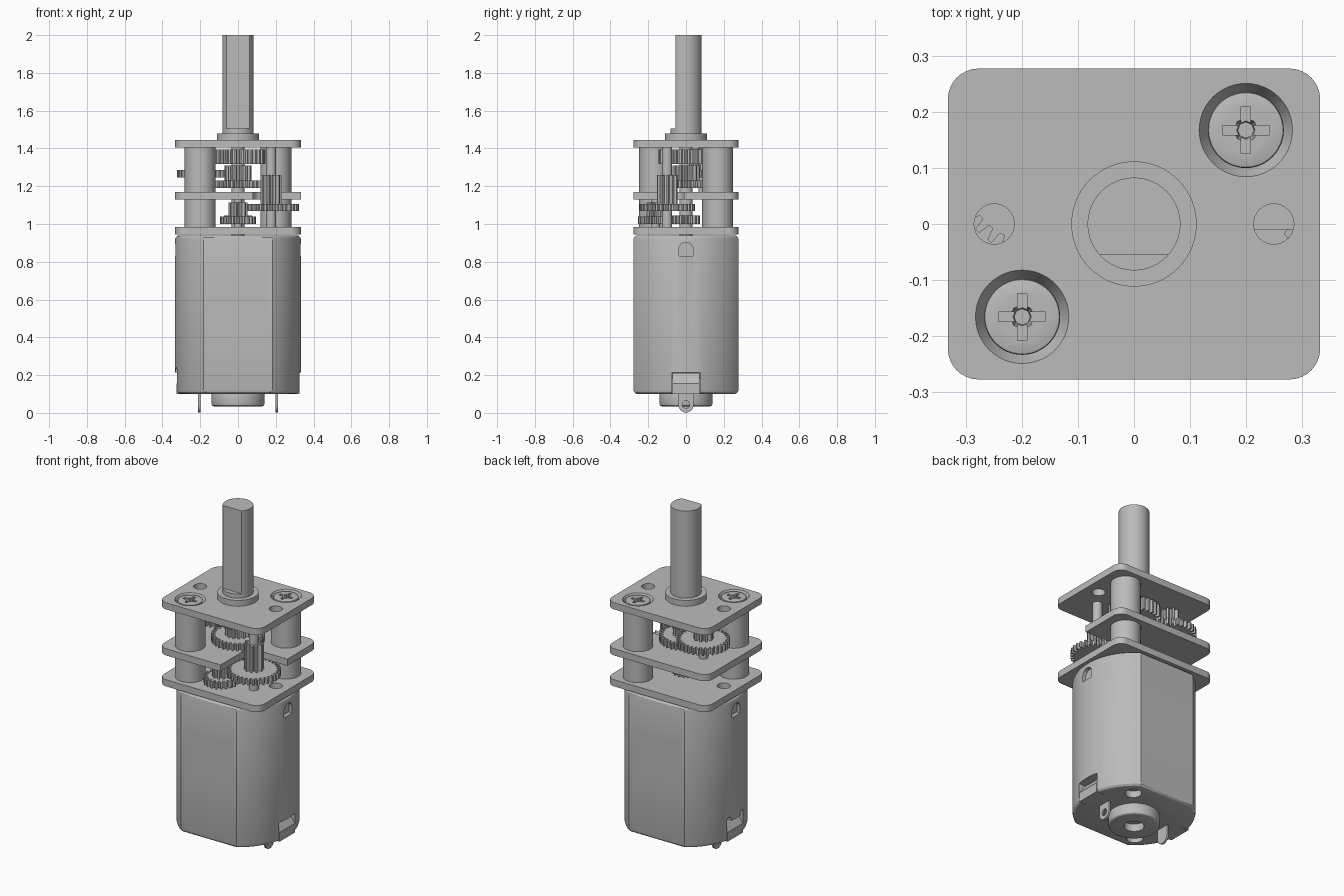
import bpy, bmesh, math
from mathutils import Matrix, Vector

cube = bpy.data.objects.get("Cube")
if cube:
    bpy.data.objects.remove(cube, do_unlink=True)

metal = bpy.data.materials.new("grey_metal")
metal.use_nodes = True
GREY = (0.5, 0.5, 0.5, 1)
metal.diffuse_color = GREY
metal.node_tree.nodes["Principled BSDF"].inputs["Base Color"].default_value = GREY


def activate(ob):
    bpy.ops.object.select_all(action="DESELECT")
    ob.select_set(True)
    bpy.context.view_layer.objects.active = ob


def finish(name, bm):
    bmesh.ops.recalc_face_normals(bm, faces=bm.faces)
    me = bpy.data.meshes.new(name)
    bm.to_mesh(me)
    bm.free()
    me.materials.append(metal)
    ob = bpy.data.objects.new(name, me)
    bpy.context.collection.objects.link(ob)
    return ob


def prism(name, outline, z0, z1, matrix=Matrix()):
    bm = bmesh.new()
    face = bm.faces.new([bm.verts.new((x, y, z0)) for x, y in outline])
    grown = bmesh.ops.extrude_face_region(bm, geom=[face])["geom"]
    moved = [v for v in grown if isinstance(v, bmesh.types.BMVert)]
    bmesh.ops.translate(bm, verts=moved, vec=(0, 0, z1 - z0))
    bm.transform(matrix)
    return finish(name, bm)


def rod(name, x, y, z0, z1, r, r_top=None, n=48):
    bm = bmesh.new()
    bmesh.ops.create_cone(bm, cap_ends=True, segments=n, radius1=r,
                          radius2=r if r_top is None else r_top, depth=z1 - z0,
                          matrix=Matrix.Translation((x, y, (z0 + z1) / 2)))
    return finish(name, bm)


def box(name, center, size):
    bm = bmesh.new()
    bmesh.ops.create_cube(bm, size=1, matrix=Matrix.Translation(center) @ Matrix.Diagonal((*size, 1)))
    return finish(name, bm)


def cut(ob, *cutters):
    for c in cutters:
        mod = ob.modifiers.new("cut", "BOOLEAN")
        mod.operation, mod.solver, mod.object = "DIFFERENCE", "EXACT", c
        activate(ob)
        bpy.ops.object.modifier_apply(modifier=mod.name)
        bpy.data.objects.remove(c, do_unlink=True)


def bevel(ob, width, segments=3, angle=60):
    mod = ob.modifiers.new("bevel", "BEVEL")
    mod.width, mod.segments = width, segments
    mod.limit_method, mod.angle_limit = "ANGLE", math.radians(angle)
    activate(ob)
    bpy.ops.object.modifier_apply(modifier=mod.name)


def arc(cx, cy, r, a0, a1, n=8):
    angles = [math.radians(a0 + (a1 - a0) * i / n) for i in range(n + 1)]
    return [(cx + r * math.cos(a), cy + r * math.sin(a)) for a in angles]


def slot(half_width, low, high):
    """Upright slot outline with round ends."""
    return (arc(0, high - half_width, half_width, 0, 180)
            + arc(0, low + half_width, half_width, 180, 360))


def gear(name, x, y, z0, z1, r, teeth, depth=0.022):
    pts = []
    for i in range(teeth):
        for step, rad in ((-.32, r - depth), (-.17, r), (.17, r), (.32, r - depth)):
            a = 2 * math.pi * (i + step) / teeth
            pts.append((x + rad * math.cos(a), y + rad * math.sin(a)))
    return prism(name, pts, z0, z1)


W, D = 0.333, 0.278            # half width and half depth
UP_X = Matrix(((0, 0, 1, 0), (1, 0, 0, 0), (0, 1, 0, 0), (0, 0, 0, 1)))   # outline in yz
UP_Y = Matrix(((1, 0, 0, 0), (0, 0, 1, 0), (0, 1, 0, 0), (0, 0, 0, 1)))   # outline in xz

# Motor can: round sides with flat front and back
a = math.degrees(math.asin(D / W))
can = prism("motor_can", arc(0, 0, W, -a, a, 32) + arc(0, 0, W, 180 - a, 180 + a, 32), 0.1, 0.94)
bevel(can, 0.022)
for s in (-1, 1):
    # Long grooves in the flat faces
    for x in (-0.14, 0.14):
        cut(can, prism("groove", slot(0.016, 0.46, 0.71), s * D - 0.012, s * D + 0.012,
                       Matrix.Translation((x, 0, 0)) @ UP_Y))
    # Arched dimple near the top of each round side
    arch = arc(0, 0.865, 0.038, 0, 180, 12) + [(-0.038, 0.83), (0.038, 0.83)]
    cut(can, prism("dimple", arch, s * 0.31, s * 0.36, UP_X))
    # Clip notch with two ears at the bottom
    cut(can, box("notch", (s * 0.32, 0, 0.15), (0.09, 0.15, 0.13)))
    for y in (-0.059, 0.059):
        cut(can, prism("ear", slot(0.018, 0.12, 0.242), s * 0.28, s * 0.37,
                       Matrix.Translation((0, y, 0)) @ UP_X))
    # Round vent through the base
    cut(can, rod("vent", s * 0.16, s * 0.185, 0.05, 0.14, 0.045, n=32))

# Rear bearing housing
rear = rod("rear_bearing", 0, 0, 0.035, 0.11, 0.14)
bevel(rear, 0.012)
cut(rear, rod("bore", 0, 0, 0, 0.08, 0.055, n=32))

# Clip wedges and solder terminals on both sides
for s, side in ((1, "left"), (-1, "right")):
    wedge = [(s * 0.27, 0.1), (s * 0.325, 0.1), (s * 0.325, 0.155), (s * 0.285, 0.21), (s * 0.27, 0.21)]
    prism(side + "_clip", wedge, -0.072, 0.072, UP_Y)
    tab = arc(0, 0.042, 0.04, 180, 360, 16) + [(0.04, 0.12), (-0.04, 0.12)]
    terminal = prism(side + "_terminal", tab, s * 0.205 - 0.006, s * 0.205 + 0.006, UP_X)
    cut(terminal, prism("eyelet", arc(0, 0.045, 0.02, 0, 345, 23), s * 0.18, s * 0.23, UP_X))

# Gearbox plates
R = 0.055
rounded = [p for sx, sy, start in ((1, 1, 0), (-1, 1, 90), (-1, -1, 180), (1, -1, 270))
           for p in arc(sx * (W - R), sy * (D - R), R, start, start + 90)]
bottom = prism("bottom_plate", rounded, 0.945, 0.985)
middle = prism("middle_plate", rounded, 1.13, 1.17)
top = prism("top_plate", rounded, 1.405, 1.445)
for plate, z in ((bottom, 0.965), (top, 1.425)):
    for x in (-0.25, 0.25):
        cut(plate, rod("hole", x, 0, z - 0.05, z + 0.05, 0.036, n=32))
# Middle plate is open at one front corner for the tall pinion
opening = arc(0.13, -0.06, 0.05, 90, 180) + [(0.08, -0.4), (0.5, -0.4), (0.5, -0.01)]
cut(middle, prism("opening", opening, 1.1, 1.2))

# Pillars and cross-head screws
for x, y, side in ((0.2, 0.168, "back"), (-0.2, -0.166, "front")):
    rod(side + "_lower_pillar", x, y, 0.985, 1.13, 0.082)
    rod(side + "_upper_pillar", x, y, 1.17, 1.405, 0.082)
    cut(top, rod("countersink", x, y, 1.412, 1.446, 0.067, 0.084))
    screw = rod(side + "_screw", x, y, 1.406, 1.442, 0.068)
    bevel(screw, 0.005, 2)
    cut(screw, box("recess", (x, y, 1.44), (0.084, 0.017, 0.04)),
        box("recess", (x, y, 1.44), (0.017, 0.084, 0.04)),
        rod("recess", x, y, 1.41, 1.46, 0.014, 0.026, n=8))

# Gear train, from the motor pinion up to the output gear
idler, tall, high = (0, -0.16), (0.175, -0.1), (-0.178, 0.09)
gear("motor_pinion", 0, 0, 1.0, 1.045, 0.075, 16)
gear("first_gear", *idler, 1.0, 1.04, 0.095, 20)
gear("first_pinion", *idler, 1.04, 1.115, 0.05, 10)
gear("second_gear", *tall, 1.07, 1.105, 0.147, 32)
gear("tall_pinion", *tall, 1.105, 1.26, 0.055, 10)
gear("third_gear", 0, 0, 1.19, 1.23, 0.145, 32)
gear("third_pinion", 0, 0, 1.23, 1.31, 0.072, 14)
gear("fourth_gear", *high, 1.245, 1.285, 0.145, 32)
gear("fourth_pinion", *high, 1.285, 1.4, 0.055, 10)
gear("output_gear", 0, 0, 1.318, 1.395, 0.145, 30)

# Axles
rod("centre_axle", 0, 0, 0.94, 1.405, 0.035, n=32)
rod("idler_axle", *idler, 0.985, 1.13, 0.022, n=24)
rod("tall_axle", *tall, 0.985, 1.405, 0.027, n=24)
rod("high_axle", *high, 1.17, 1.405, 0.025, n=24)

# Output bearing and D-shaped shaft
bearing = rod("output_bearing", 0, 0, 1.44, 1.48, 0.112, n=64)
shaft = rod("output_shaft", 0, 0, 1.46, 2.0, 0.083, n=64)
cut(shaft, box("flat", (0, -0.155, 1.8), (0.3, 0.2, 0.59)))

# Smooth shading on round surfaces, sharp edges kept
for ob in bpy.context.scene.objects:
    if ob.type == "MESH" and metal.name in ob.data.materials:
        activate(ob)
        bpy.ops.object.shade_smooth_by_angle(angle=math.radians(28))
